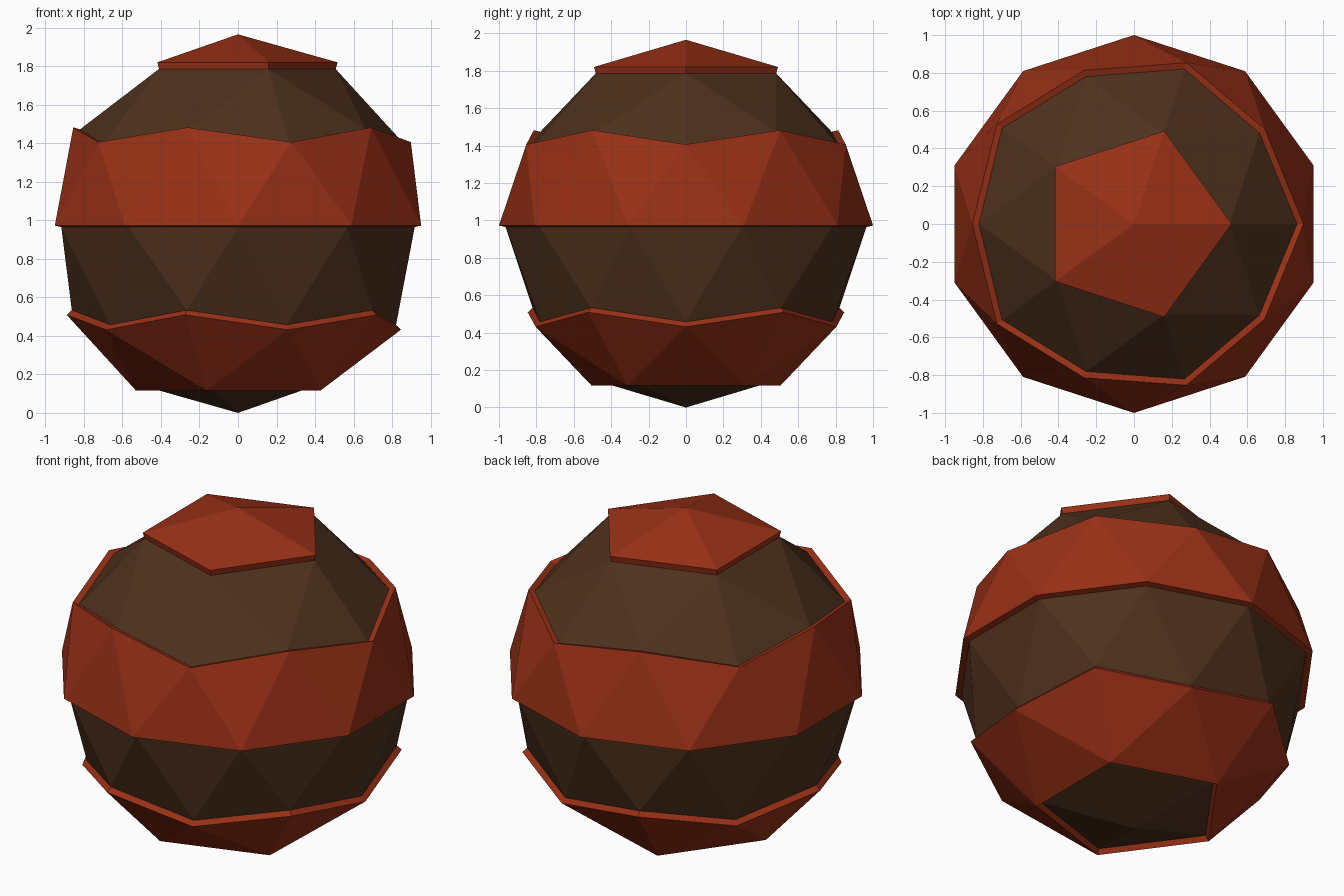
import bpy, bmesh
from mathutils import Vector

if "Cube" in bpy.data.objects:
    bpy.data.objects.remove(bpy.data.objects["Cube"])

RADIUS = 0.965     # inner dark ball
RAISE = 0.036      # thickness of the raised red bands


def material(name, rgb):
    m = bpy.data.materials.new(name)
    m.diffuse_color = (*rgb, 1)
    m.use_nodes = True
    m.node_tree.nodes["Principled BSDF"].inputs["Base Color"].default_value = m.diffuse_color
    return m


# Low-poly ball
bm = bmesh.new()
bmesh.ops.create_icosphere(bm, subdivisions=2, radius=RADIUS)

# Raised red bands: top cap, upper belt, lower belt (height limits as part of radius)
for low, high in ((0.8, 1.0), (0.0, 0.45), (-0.8, -0.45)):
    band = [f for f in bm.faces
            if f.material_index == 0
            and low < f.calc_center_median().z / RADIUS < high]
    result = bmesh.ops.extrude_face_region(bm, geom=band)["geom"]
    bmesh.ops.delete(bm, geom=[f for f in band if f.is_valid], context='FACES_ONLY')
    raised = [g for g in result if isinstance(g, bmesh.types.BMFace)]
    verts = {v for f in raised for v in f.verts}
    for f in raised:
        f.normal_update()
    # move each vertex along the band's own normal
    moves = {}
    for v in verts:
        n = Vector()
        for f in raised:
            if v in f.verts[:]:
                loop = next(l for l in f.loops if l.vert == v)
                n += f.normal * loop.calc_angle()
        moves[v] = n.normalized() * RAISE
    for v, d in moves.items():
        v.co += d
    for v in verts:
        for f in v.link_faces:
            f.material_index = 1

bmesh.ops.recalc_face_normals(bm, faces=bm.faces[:])

# Stand on the ground
bmesh.ops.translate(bm, verts=bm.verts[:], vec=(0, 0, -min(v.co.z for v in bm.verts)))

mesh = bpy.data.meshes.new("banded_ball")
bm.to_mesh(mesh)
bm.free()
mesh.materials.append(material("dark_brown", (0.075, 0.03, 0.012)))
mesh.materials.append(material("red_brown", (0.32, 0.03, 0.008)))
bpy.context.collection.objects.link(bpy.data.objects.new("banded_ball", mesh))
